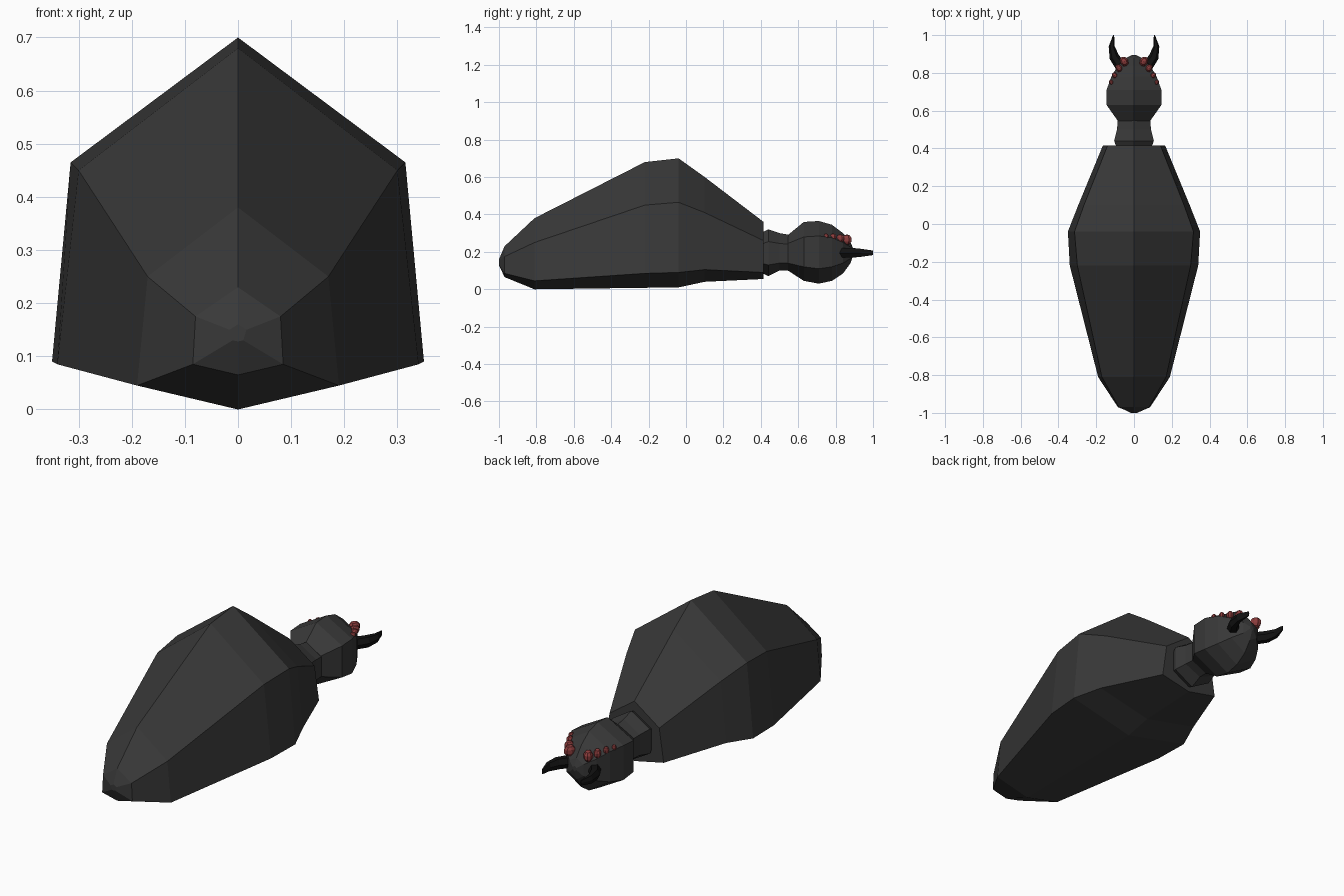
import bpy
import bmesh
import math
from mathutils import Matrix, Vector

cube = bpy.data.objects.get("Cube")
if cube:
    bpy.data.objects.remove(cube, do_unlink=True)


def make_material(name, color):
    mat = bpy.data.materials.new(name)
    mat.use_nodes = True
    mat.diffuse_color = (*color, 1)
    for node in mat.node_tree.nodes:
        if node.type == "BSDF_PRINCIPLED":
            node.inputs["Base Color"].default_value = (*color, 1)
    return mat


shell = make_material("charcoal shell", (0.04, 0.04, 0.04))
black = make_material("black fang", (0.006, 0.006, 0.006))
red = make_material("dull red", (0.26, 0.045, 0.045))


def finish(bm, name, material):
    bmesh.ops.recalc_face_normals(bm, faces=bm.faces)
    mesh = bpy.data.meshes.new(name)
    bm.to_mesh(mesh)
    bm.free()
    mesh.materials.append(material)
    obj = bpy.data.objects.new(name, mesh)
    bpy.context.collection.objects.link(obj)
    return obj


def loft(name, rings, material):
    """Skin a list of closed rings and cap both ends."""
    bm = bmesh.new()
    loops = [[bm.verts.new(p) for p in ring] for ring in rings]
    for a, b in zip(loops, loops[1:]):
        for i in range(len(a)):
            j = (i + 1) % len(a)
            bm.faces.new((a[i], a[j], b[j], b[i]))
    bm.faces.new(loops[0])
    bm.faces.new(loops[-1])
    return finish(bm, name, material)


def hex_ring(y, top, upper_x, upper_z, lower_x, lower_z, bottom):
    """Six-sided section with a ridge on top and a keel below."""
    return [(0, y, top), (upper_x, y, upper_z), (lower_x, y, lower_z),
            (0, y, bottom), (-lower_x, y, lower_z), (-upper_x, y, upper_z)]


# Each station: y, top z, upper x, upper z, lower x, lower z, bottom z
abdomen = [
    (-1, .16, .016, .15, .01, .13, .128),
    (-.97, .23, .08, .175, .085, .085, .065),
    (-.81, .38, .17, .25, .19, .045, 0),
    (-.22, .68, .3, .45, .34, .085, .008),
    (-.04, .7, .315, .465, .35, .09, .01),
    (.1, .6, .265, .41, .295, .105, .04),
    (.415, .36, .14, .26, .165, .09, .055),
]
neck = [
    (.4, .3, .09, .24, .09, .14, .09),
    (.44, .32, .105, .255, .105, .13, .07),
    (.5, .3, .09, .245, .09, .14, .1),
    (.56, .29, .085, .24, .085, .14, .1),
]
head = [
    (.545, .29, .085, .245, .085, .14, .1),
    (.63, .36, .145, .28, .145, .12, .045),
    (.71, .365, .145, .285, .145, .11, .03),
    (.78, .345, .12, .275, .12, .12, .045),
    (.84, .3, .085, .25, .085, .14, .085),
    (.88, .25, .04, .225, .04, .165, .14),
    (.895, .215, .01, .205, .01, .195, .185),
]
for name, stations in (("abdomen", abdomen), ("neck", neck), ("head", head)):
    loft(name, [hex_ring(*s) for s in stations], shell)

# Curved fangs: x, y, half width, half height
fang_path = [(.07, .835, .03, .03), (.105, .885, .026, .03),
             (.118, .94, .016, .024), (.108, 1, .003, .014)]
# Eyes: position and radius, largest at the front
eye_row = [(.052, .86, .265, .03), (.08, .825, .272, .024),
           (.102, .787, .28, .019), (.121, .75, .284, .015)]

for side, label in ((1, "left"), (-1, "right")):
    rings = []
    for i, (x, y, width, height) in enumerate(fang_path):
        before = fang_path[max(i - 1, 0)]
        after = fang_path[min(i + 1, len(fang_path) - 1)]
        along = Vector((after[0] - before[0], after[1] - before[1])).normalized()
        across = Vector((along.y, -along.x)) * width
        if i == len(fang_path) - 1:
            across = Vector((width, 0))
        ring = []
        for k in range(6):
            angle = math.tau * k / 6
            c, s = math.cos(angle), math.sin(angle)
            ring.append((side * (x + across.x * c), y + across.y * c,
                         .195 + height * s))
        rings.append(ring)
    loft(label + "_fang", rings, black)

    # Faceted eyes seated along the upper corner of the head
    for i, (x, y, z, radius) in enumerate(eye_row):
        bm = bmesh.new()
        place = (Matrix.Translation((side * x, y, z))
                 @ Matrix.Rotation(side * -.5, 4, "Z")
                 @ Matrix.Diagonal((.75, 1, .95, 1)))
        bmesh.ops.create_uvsphere(bm, u_segments=8, v_segments=5,
                                  radius=radius, matrix=place)
        finish(bm, f"{label}_eye_{i + 1}", red)
